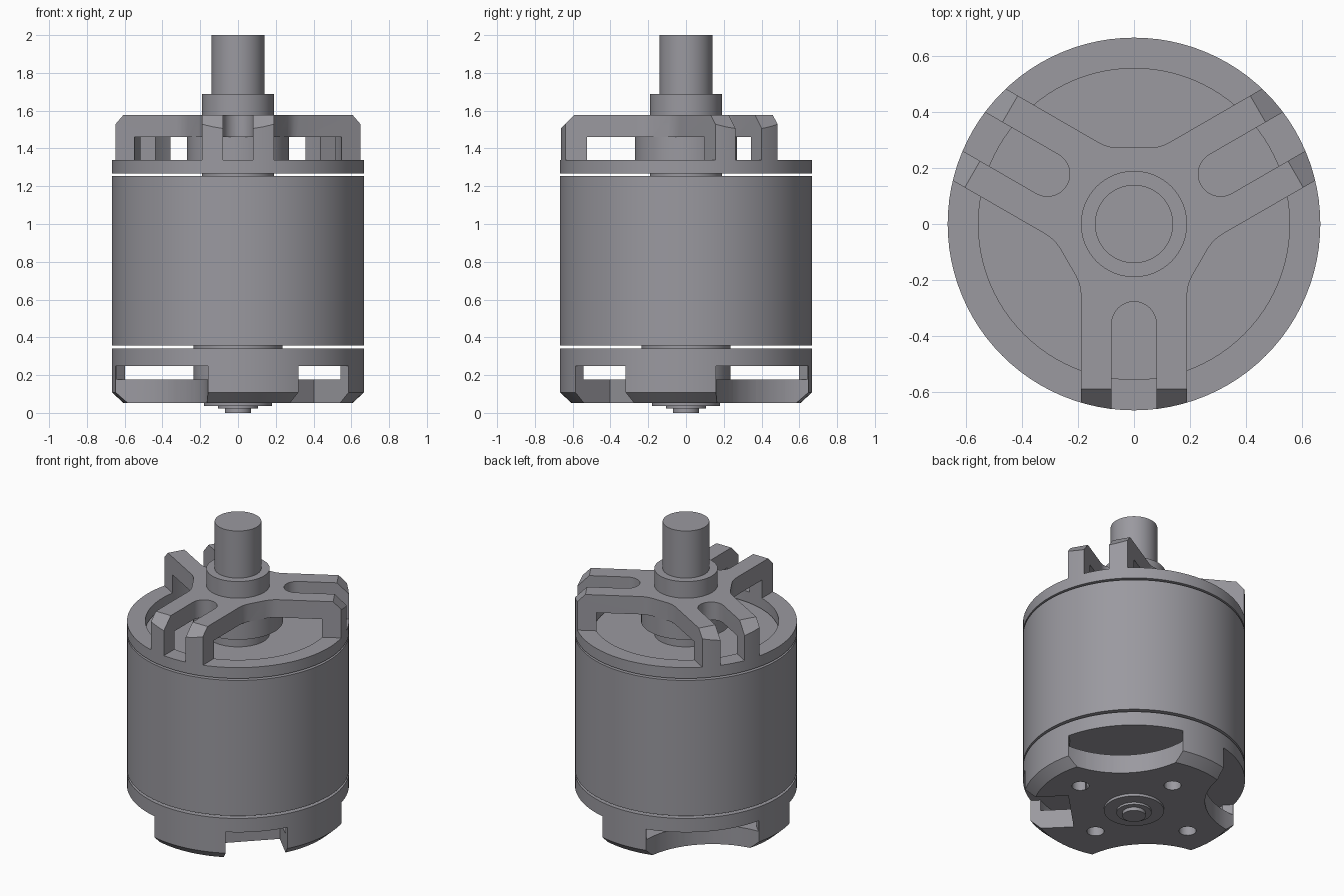
import bpy, bmesh
from math import radians, sin, cos, pi
from mathutils import Matrix, Vector

if "Cube" in bpy.data.objects:
    bpy.data.objects.remove(bpy.data.objects["Cube"])

SEG = 96
RAD = .667      # outer radius of the motor

grey = bpy.data.materials.new("dark_grey_metal")
grey.diffuse_color = (.325, .32, .35, 1)
grey.use_nodes = True
grey.node_tree.nodes["Principled BSDF"].inputs["Base Color"].default_value = grey.diffuse_color


def make(name, bm):
    bmesh.ops.recalc_face_normals(bm, faces=bm.faces)
    me = bpy.data.meshes.new(name)
    bm.to_mesh(me)
    bm.free()
    me.materials.append(grey)
    ob = bpy.data.objects.new(name, me)
    bpy.context.collection.objects.link(ob)
    return ob


def lathe(name, profile, closed=False, seg=SEG):
    """Revolve (r, z) points around the z axis."""
    bm = bmesh.new()
    vs = [bm.verts.new((r, 0, z)) for r, z in profile]
    es = [bm.edges.new(p) for p in zip(vs, vs[1:])]
    if closed:
        es.append(bm.edges.new((vs[-1], vs[0])))
    bmesh.ops.spin(bm, geom=vs + es, cent=(0, 0, 0), axis=(0, 0, 1),
                   angle=2 * pi, steps=seg)
    bmesh.ops.remove_doubles(bm, verts=bm.verts, dist=1e-5)
    return make(name, bm)


def prism(name, pts, z0, z1, turn=0):
    """Extrude an outline upward, turned about z by some degrees."""
    bm = bmesh.new()
    f = bm.faces.new([bm.verts.new((x, y, z0)) for x, y in pts])
    ext = bmesh.ops.extrude_face_region(bm, geom=[f])["geom"]
    bmesh.ops.translate(bm, vec=(0, 0, z1 - z0),
                        verts=[v for v in ext if isinstance(v, bmesh.types.BMVert)])
    bmesh.ops.rotate(bm, verts=bm.verts, matrix=Matrix.Rotation(radians(turn), 3, 'Z'))
    return make(name, bm)


def arc(cx, cy, r, a0, a1, n):
    return [(cx + r * cos(radians(a0 + (a1 - a0) * i / n)),
             cy + r * sin(radians(a0 + (a1 - a0) * i / n))) for i in range(n + 1)]


def box(x0, x1, half):
    return [(x0, -half), (x1, -half), (x1, half), (x0, half)]


def boolean(ob, cutter, op='DIFFERENCE'):
    m = ob.modifiers.new("cut", 'BOOLEAN')
    m.operation, m.object, m.solver = op, cutter, 'EXACT'
    bpy.context.view_layer.objects.active = ob
    bpy.ops.object.modifier_apply(modifier=m.name)
    bpy.data.objects.remove(cutter)


def disc(r, z0, z1):
    return lathe("cutter", [(0, z0), (r, z0), (r, z1), (0, z1)])


# Main can
lathe("can", [(0, .357), (RAD, .357), (RAD, 1.255), (0, 1.255)])

# Shaft with collar and the hub under the spider
lathe("shaft", [(0, 1.25), (.19, 1.25), (.19, 1.34), (.27, 1.34), (.27, 1.47),
                (.19, 1.47), (.19, 1.688), (.14, 1.688), (.14, 2), (0, 2)])

# Top ring
lathe("top_ring", [(.557, 1.268), (RAD, 1.268), (RAD, 1.34), (.557, 1.34)], closed=True)

# Three-armed spider, crotches flattened with softened corners
ARMS = (30, 150, 270)
crotch = [(.135, .297), (.11, .284), (.085, .276), (.055, .273)]
crotch += [(-x, y) for x, y in reversed(crotch)]
outline = []
for a in ARMS:
    rot = Matrix.Rotation(radians(a), 2)
    outline += [tuple(rot @ Vector(p)) for p in ((.8, -.19), (.8, .19))]
    rot = Matrix.Rotation(radians(a - 30), 2)
    outline += [tuple(rot @ Vector(p)) for p in crotch]
spider = prism("top_spider", outline, 1.335, 1.578)
boolean(spider, disc(RAD, 1.2, 1.7), 'INTERSECT')
boolean(spider, disc(.557, 1.2, 1.46))
for a in ARMS:
    # Open slot along the arm
    slot = [(.9, -.08), (.9, .08)] + arc(.358, 0, .08, 90, 270, 16)
    boolean(spider, prism("cutter", slot, 1.2, 1.7, a))
    # Flat chamfer at the tip
    bm = bmesh.new()
    bmesh.ops.create_cube(bm, size=.5, matrix=Matrix.Rotation(radians(a), 4, 'Z')
                          @ Matrix.Translation((.622 + .25 * .7071, 0, 1.546 + .25 * .7071))
                          @ Matrix.Rotation(radians(45), 4, 'Y'))
    boolean(spider, make("cutter", bm))

# Bottom mount with an annular hollow around its hub
mount = lathe("bottom_mount", [(0, .053), (.607, .053), (RAD, .108), (RAD, .34),
                               (.235, .34), (.235, .365), (0, .365)])
boolean(mount, lathe("cutter", [(.235, .177), (.61, .177), (.61, .248), (.235, .248)],
                     closed=True))
# Three side windows: concave below, straight-ended above
for a in (45, 135, 225):
    boolean(mount, prism("cutter", arc(.925, 0, .495, 0, 355, 71), 0, .248, a))
    boolean(mount, prism("cutter", box(.4, .9, .342), .177, .248, a))
# Square wire notch
boolean(mount, prism("cutter", box(.38, .9, .188), 0, .248, -45))
# Mounting holes, wider spaced along x
for a, r in ((0, .42), (180, .42), (90, .36), (270, .36)):
    boolean(mount, prism("cutter", arc(r, 0, .052, 0, 345, 23), 0, .21, a))

# Bearing and shaft end underneath
lathe("shaft_end", [(0, .06), (.18, .06), (.18, .036), (.105, .036), (.105, .022),
                    (.07, .022), (.07, 0), (0, 0)])

bpy.ops.object.select_all(action='SELECT')
bpy.context.view_layer.objects.active = mount
bpy.ops.object.shade_smooth_by_angle(angle=radians(30))
